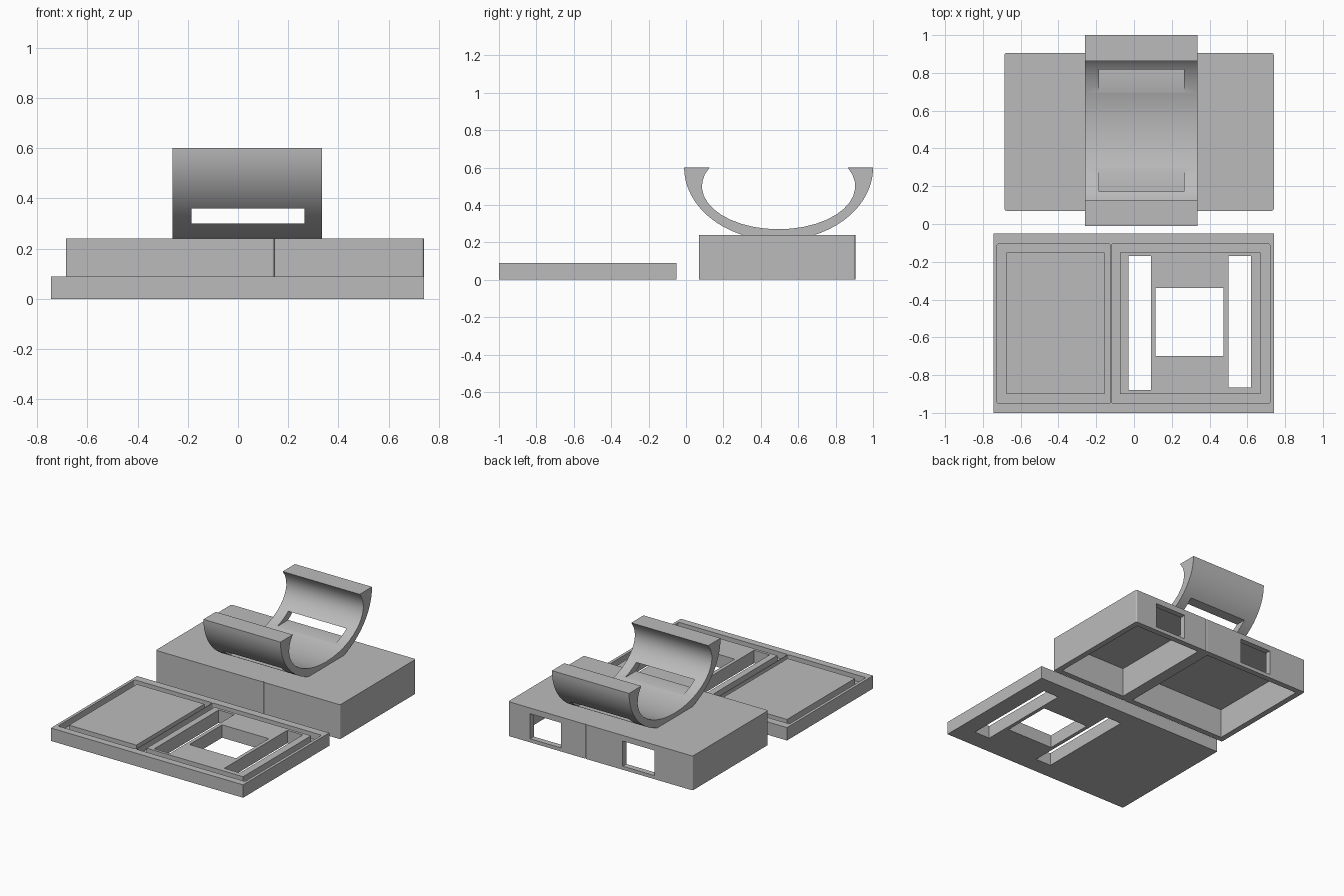
import bpy, bmesh, math

cube = bpy.data.objects.get("Cube")
if cube:
    bpy.data.objects.remove(cube, do_unlink=True)

grey = bpy.data.materials.new("plain_grey")
grey.use_nodes = True
colour = (0.5, 0.5, 0.5, 1)
grey.diffuse_color = colour
grey.node_tree.nodes["Principled BSDF"].inputs["Base Color"].default_value = colour


def make_object(name, bm):
    bmesh.ops.recalc_face_normals(bm, faces=bm.faces)
    mesh = bpy.data.meshes.new(name)
    bm.to_mesh(mesh)
    bm.free()
    mesh.materials.append(grey)
    obj = bpy.data.objects.new(name, mesh)
    bpy.context.collection.objects.link(obj)
    return obj


def block(name, xs, ys, zs, corner=0):
    """Box from ranges, with optional rounded upright edges."""
    bm = bmesh.new()
    bmesh.ops.create_cube(bm, size=1)
    for v in bm.verts:
        v.co = [r[0] if c < 0 else r[1] for c, r in zip(v.co, (xs, ys, zs))]
    if corner:
        upright = [e for e in bm.edges
                   if abs(e.verts[0].co.z - e.verts[1].co.z) > corner]
        bmesh.ops.bevel(bm, geom=upright, offset=corner, segments=4,
                        profile=0.5, affect='EDGES')
    return make_object(name, bm)


def combine(target, tool, operation='DIFFERENCE'):
    """Apply a boolean and remove the tool object."""
    mod = target.modifiers.new(tool.name, 'BOOLEAN')
    mod.operation = operation
    mod.solver = 'EXACT'
    mod.object = tool
    bpy.context.view_layer.update()
    result = target.evaluated_get(bpy.context.evaluated_depsgraph_get())
    mesh = bpy.data.meshes.new_from_object(result)
    target.modifiers.clear()
    target.data = mesh
    bpy.data.objects.remove(tool, do_unlink=True)


# Lid: tray with two pockets, each holding a raised panel inside a groove
TOP, FLOOR = 0.09, 0.045
lid = block("lid", (-0.745, 0.74), (-1, -0.05), (0, TOP))
for xs in ((-0.725, -0.125), (-0.12, 0.72)):
    combine(lid, block("pocket", xs, (-0.95, -0.105), (FLOOR, 0.2), 0.01))
for xs in ((-0.675, -0.155), (-0.075, 0.67)):
    combine(lid, block("panel", xs, (-0.9, -0.15), (FLOOR - 0.01, TOP)), 'UNION')

# Lid openings: two long slots and a square window
for xs, ys in (((-0.03, 0.09), (-0.88, -0.17)),
               ((0.5, 0.62), (-0.865, -0.17)),
               ((0.115, 0.475), (-0.7, -0.34))):
    combine(lid, block("opening", xs, ys, (-0.1, 0.2)))

# Housings: two open-bottomed boxes side by side, each with a rear port
WALL = 0.04
for name, x0, x1, port in (("wide_housing", -0.685, 0.145, (-0.39, -0.145)),
                           ("narrow_housing", 0.145, 0.74, (0.33, 0.57))):
    housing = block(name, (x0, x1), (0.07, 0.905), (0, 0.24), 0.01)
    combine(housing, block("hollow", (x0 + WALL, x1 - WALL),
                           (0.07 + WALL, 0.905 - WALL), (-0.1, 0.205)))
    combine(housing, block("port", port, (0.8, 1), (0.025, 0.2)))

# Cradle: thick curved profile, flat where it rests on the housings
MID, REST, RIM = 0.495, 0.238, 0.6
STEPS = 48
profile = []
for i in range(STEPS + 1):
    a = math.pi * (1 + i / STEPS)
    profile.append((MID + 0.505 * math.cos(a),
                    max(REST, RIM + 0.39 * math.sin(a))))
lip = math.asin(0.1 / 0.23)
for i in range(STEPS // 2 + 1):
    a = lip - (math.pi + 2 * lip) * i / (STEPS // 2)
    profile.append((MID + 0.41 * math.cos(a), 0.5 + 0.23 * math.sin(a)))

bm = bmesh.new()
face = bm.faces.new([bm.verts.new((-0.26, y, z)) for y, z in profile])
sweep = bmesh.ops.extrude_face_region(bm, geom=[face])
bmesh.ops.translate(bm, vec=(0.595, 0, 0),
                    verts=[g for g in sweep["geom"]
                           if isinstance(g, bmesh.types.BMVert)])
cradle = make_object("cradle", bm)

# Strap slot through both sides of the cradle
combine(cradle, block("strap_slot", (-0.185, 0.265), (-0.2, 1.2), (0.3, 0.36)))

bpy.ops.object.select_all(action='DESELECT')
cradle.select_set(True)
bpy.context.view_layer.objects.active = cradle
bpy.ops.object.shade_smooth_by_angle(angle=math.radians(30))
